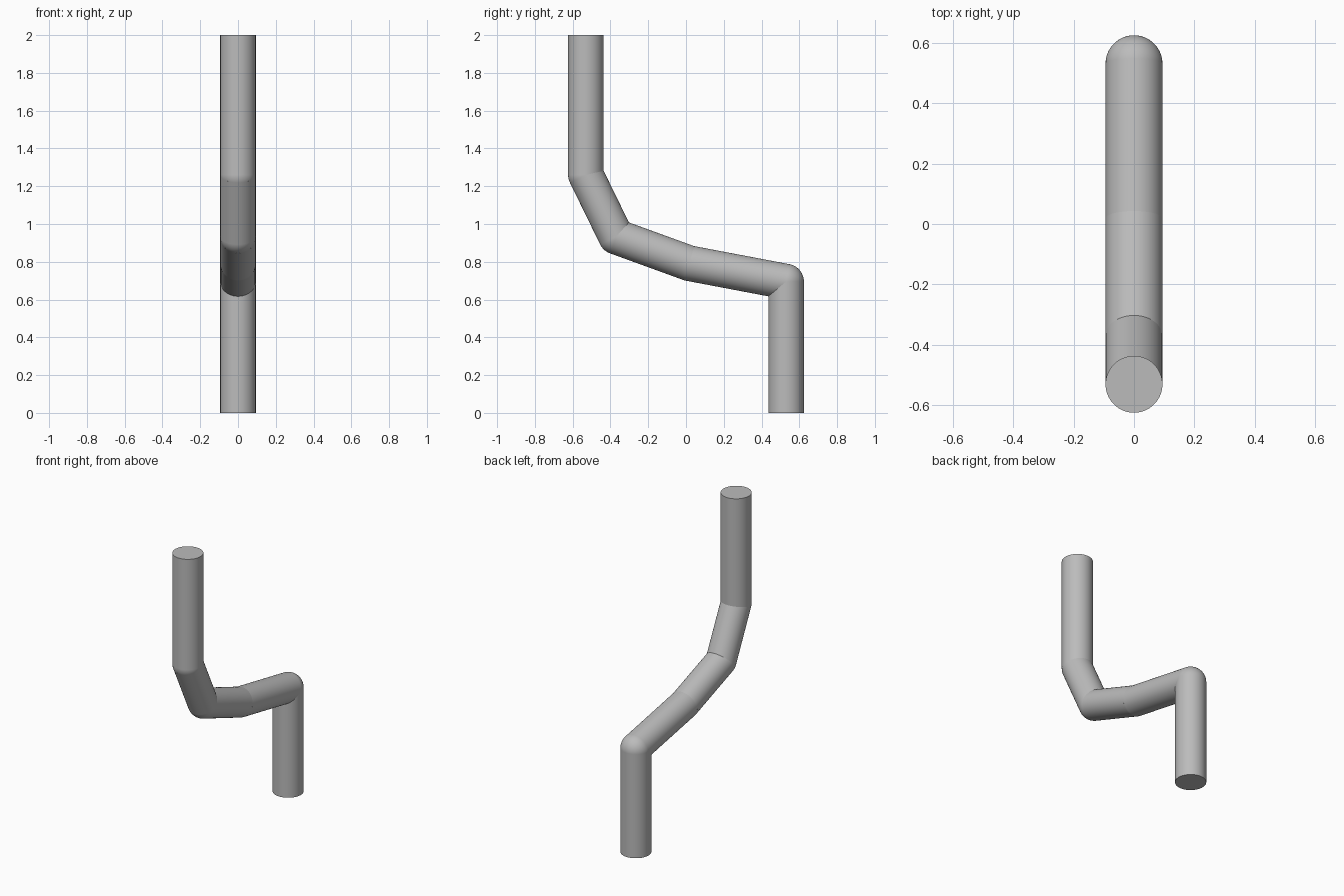
import bpy
import math
from mathutils import Vector

cube = bpy.data.objects.get("Cube")
if cube:
    bpy.data.objects.remove(cube, do_unlink=True)

RADIUS = 0.094
SIDES = 64

grey = bpy.data.materials.new("plain grey")
grey.use_nodes = True
colour = (0.5, 0.5, 0.5, 1)
grey.diffuse_color = colour
grey.node_tree.nodes["Principled BSDF"].inputs["Base Color"].default_value = colour


def finish(name):
    obj = bpy.context.object
    obj.name = name
    obj.data.materials.append(grey)
    bpy.ops.object.shade_smooth_by_angle(angle=math.radians(40))


def pipe(name, start, end):
    axis = end - start
    bpy.ops.mesh.primitive_cylinder_add(
        vertices=SIDES, radius=RADIUS, depth=axis.length,
        location=(start + end) / 2, rotation=axis.to_track_quat("Z", "Y").to_euler())
    finish(name)


def joint(name, centre):
    bpy.ops.mesh.primitive_uv_sphere_add(
        segments=SIDES, ring_count=SIDES // 2, radius=RADIUS, location=centre)
    finish(name)


# Centre line of the bent pipe, from the foot up to the open top
path = [Vector((0, y, z)) for y, z in (
    (0.53, 0), (0.53, 0.695), (0.018, 0.792),
    (-0.37, 0.933), (-0.53, 1.26), (-0.53, 2))]
names = ["foot_pipe", "lower_arm", "middle_arm", "upper_arm", "top_pipe"]

# Straight lengths
for name, start, end in zip(names, path, path[1:]):
    pipe(name, start, end)

# Rounded elbows
for name, centre in zip(names, path[1:-1]):
    joint(name + "_elbow", centre)
